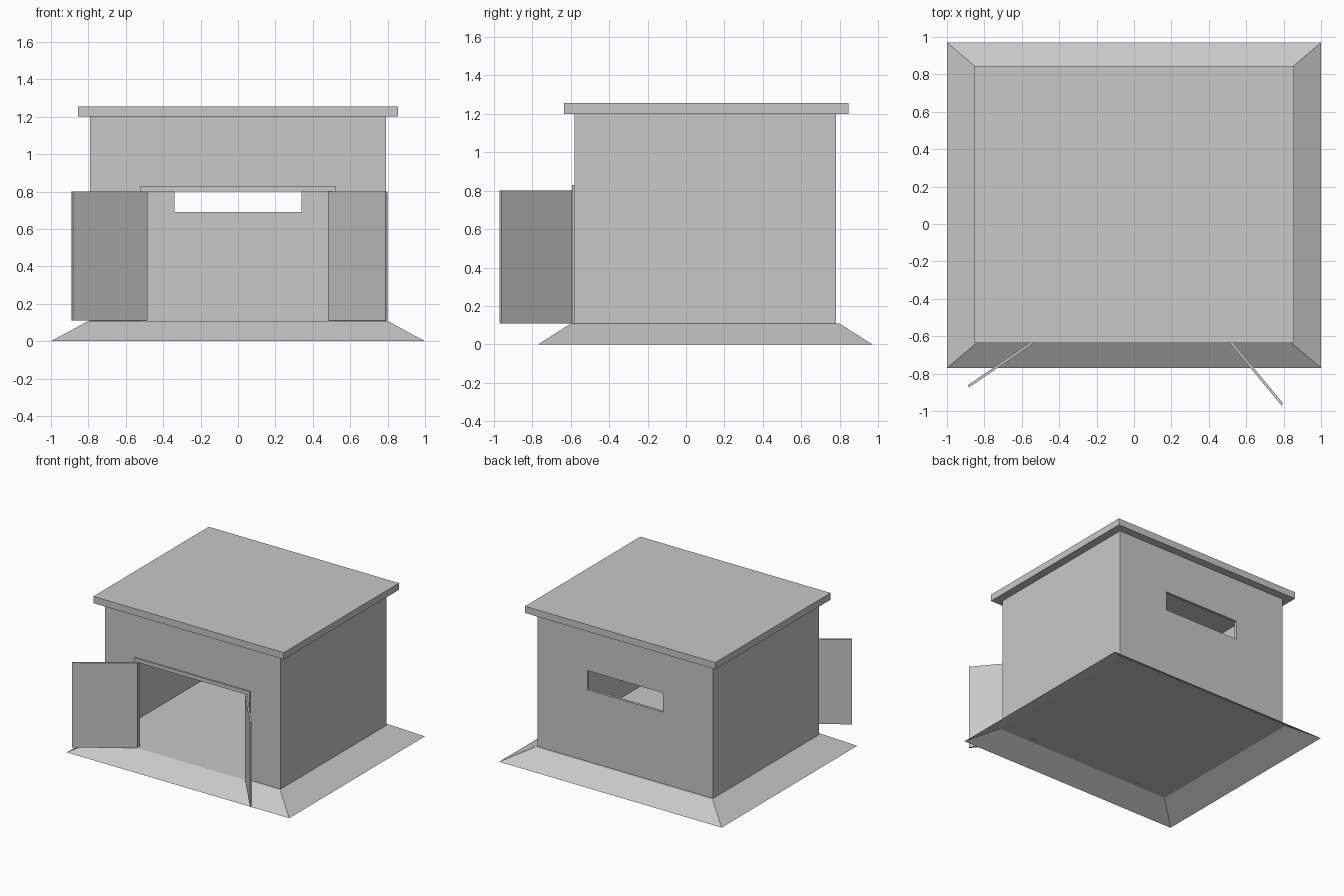
import bpy
import bmesh
import math
from mathutils import Matrix, Vector

cube = bpy.data.objects.get("Cube")
if cube:
    bpy.data.objects.remove(cube, do_unlink=True)

# One plain grey for every part
grey = bpy.data.materials.new("plain_grey")
grey.use_nodes = True
colour = (0.58, 0.58, 0.58, 1)
grey.diffuse_color = colour
grey.node_tree.nodes["Principled BSDF"].inputs["Base Color"].default_value = colour


def add_object(name, bm):
    mesh = bpy.data.meshes.new(name)
    bmesh.ops.recalc_face_normals(bm, faces=bm.faces)
    bm.to_mesh(mesh)
    bm.free()
    mesh.materials.append(grey)
    obj = bpy.data.objects.new(name, mesh)
    bpy.context.collection.objects.link(obj)
    return obj


def box(name, low, high):
    low, high = Vector(low), Vector(high)
    bm = bmesh.new()
    bmesh.ops.create_cube(bm, size=1)
    bmesh.ops.scale(bm, vec=high - low, verts=bm.verts)
    bmesh.ops.translate(bm, vec=(low + high) / 2, verts=bm.verts)
    return add_object(name, bm)


def cut(target, low, high):
    cutter = box("cutter", low, high)
    cutter.hide_render = True
    mod = target.modifiers.new("opening", "BOOLEAN")
    mod.operation = "DIFFERENCE"
    mod.solver = "EXACT"
    mod.object = cutter
    bpy.context.view_layer.objects.active = target
    bpy.ops.object.modifier_apply(modifier=mod.name)
    bpy.data.objects.remove(cutter, do_unlink=True)


# Sloping base, hollow underneath, with the floor on top
FLOOR, CENTRE_Y = 0.108, 0.1
bm = bmesh.new()
bmesh.ops.create_cube(bm, size=2)
for v in bm.verts:
    half = (0.8, 0.7, FLOOR) if v.co.z > 0 else (1.0, 0.87, 0)
    v.co = (v.co.x * half[0], v.co.y * half[1] + CENTRE_Y, half[2])
bmesh.ops.recalc_face_normals(bm, faces=bm.faces)
bm.faces.ensure_lookup_table()
bottom = [f for f in bm.faces if f.normal.z < -0.9]
bmesh.ops.delete(bm, geom=bottom, context="FACES_ONLY")
add_object("sloping_base", bm)

# Walls, hollowed out, with a doorway in front and a window slot behind
walls = box("walls", (-0.79, -0.58, FLOOR), (0.79, 0.78, 1.2))
cut(walls, (-0.77, -0.56, 0), (0.77, 0.76, 1.3))
cut(walls, (-0.5, -0.7, 0), (0.5, -0.5, 0.81))
cut(walls, (-0.34, 0.7, 0.69), (0.34, 0.9, 0.845))

# Flat roof slab
box("roof", (-0.855, -0.635, 1.2), (0.855, 0.845, 1.255))

# Door frame: an upside-down U, extruded through the wall
outline = [(-0.52, 0.105), (-0.52, 0.83), (0.52, 0.83), (0.52, 0.105),
           (0.49, 0.105), (0.49, 0.8), (-0.49, 0.8), (-0.49, 0.105)]
bm = bmesh.new()
face = bm.faces.new([bm.verts.new((x, -0.592, z)) for x, z in outline])
result = bmesh.ops.extrude_face_region(bm, geom=[face])
moved = [g for g in result["geom"] if isinstance(g, bmesh.types.BMVert)]
bmesh.ops.translate(bm, vec=(0, 0.035, 0), verts=moved)
add_object("door_frame", bm)

# Two open door leaves, each swung about its hinge
for name, hinge_x, tip in (("right_door", -0.487, (-0.885, -0.868)),
                           ("left_door", 0.487, (0.793, -0.965))):
    hinge = Vector((hinge_x, -0.595, 0))
    swing = math.atan2(tip[1] - hinge.y, tip[0] - hinge.x)
    length = (Vector((*tip, 0)) - hinge).length
    door = box(name, (0, -0.007, 0.11), (length, 0.007, 0.8))
    door.data.transform(Matrix.Translation(hinge) @ Matrix.Rotation(swing, 4, "Z"))
